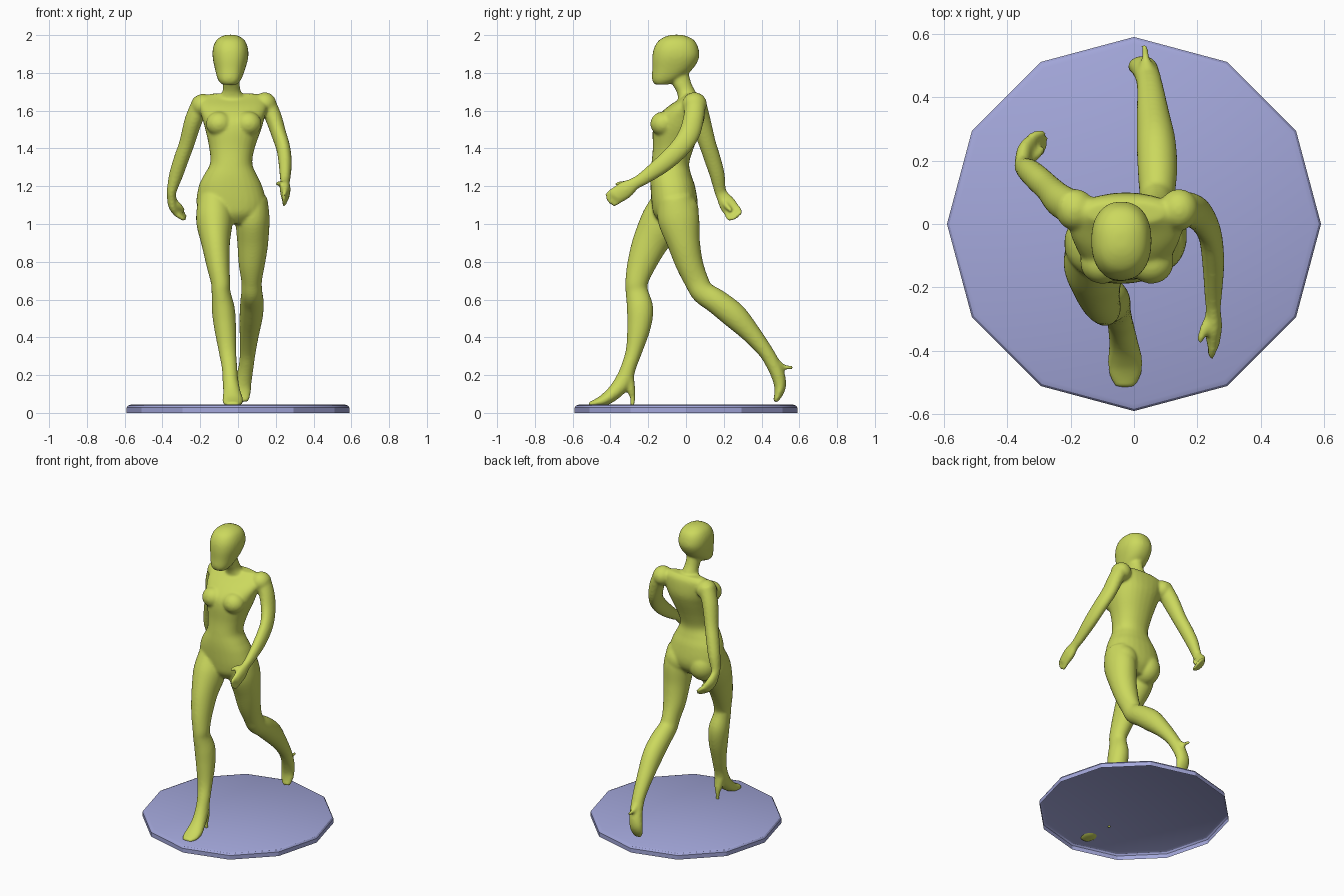
import bpy, bmesh
from math import cos, sin, pi
from mathutils import Vector, Matrix


def material(name, color):
    m = bpy.data.materials.new(name)
    m.diffuse_color = (*color, 1)
    return m


def make_object(name, bm, mat):
    bmesh.ops.recalc_face_normals(bm, faces=bm.faces)
    me = bpy.data.meshes.new(name)
    bm.to_mesh(me)
    bm.free()
    for p in me.polygons:
        p.use_smooth = True
    ob = bpy.data.objects.new(name, me)
    bpy.context.collection.objects.link(ob)
    me.materials.append(mat)
    return ob


def spline(rows, steps=5):
    out = []
    for i in range(len(rows) - 1):
        q = [rows[max(i - 1, 0)], rows[i], rows[i + 1], rows[min(i + 2, len(rows) - 1)]]
        for k in range(steps):
            t = k / steps
            out.append([0.5 * (2 * b + (c - a) * t + (2 * a - 5 * b + 4 * c - d) * t * t
                               + (3 * b - a - 3 * c + d) * t ** 3) for a, b, c, d in zip(*q)])
    out.append(list(rows[-1]))
    return out


def loft(bm, rows, flat=False, power=1.0, n=28):
    """Closed tube through rows of x, y, z, half width, half depth."""
    rows = spline(rows)
    pts = [Vector(r[:3]) for r in rows]
    rings = []
    for i, r in enumerate(rows):
        t = (pts[min(i + 1, len(pts) - 1)] - pts[max(i - 1, 0)]).normalized()
        if flat:
            t = Vector((0, 0, 1))
        a = Vector((1, 0, 0))
        a = (a - t * a.dot(t)).normalized()
        b = t.cross(a)
        ring = []
        for k in range(n):
            c, s = cos(2 * pi * k / n), sin(2 * pi * k / n)
            c = (1 if c > 0 else -1) * abs(c) ** power
            s = (1 if s > 0 else -1) * abs(s) ** power
            ring.append(bm.verts.new(pts[i] + a * c * r[3] + b * s * r[4]))
        rings.append(ring)
    for lo, hi in zip(rings, rings[1:]):
        for k in range(n):
            bm.faces.new((lo[k], lo[(k + 1) % n], hi[(k + 1) % n], hi[k]))
    bm.faces.new(rings[0][::-1])
    bm.faces.new(rings[-1])


def ball(bm, center, radii):
    m = Matrix.Translation(center) @ Matrix.Diagonal((*radii, 1))
    bmesh.ops.create_uvsphere(bm, u_segments=24, v_segments=16, radius=1, matrix=m)


def fingers(bm, base, spread, reach):
    for i in range(4):
        p = Vector(base) + Vector(spread) * (i - 1.5)
        q = p + Vector(reach) * (0.85 if i in (0, 3) else 1)
        loft(bm, [(*p, .015, .014), (*p.lerp(q, .6), .013, .013), (*q, .009, .009)], n=12)


bm = bmesh.new()

# Torso, bust, buttocks and shoulders
loft(bm, [(-.03, -.06, 1.0, .09, .07), (-.033, -.06, 1.05, .16, .11),
          (-.035, -.06, 1.11, .185, .122), (-.04, -.07, 1.2, .168, .118),
          (-.04, -.08, 1.26, .14, .108), (-.036, -.083, 1.32, .112, .1),
          (-.032, -.068, 1.4, .12, .108), (-.025, -.048, 1.5, .148, .128),
          (-.025, -.03, 1.56, .165, .128), (-.025, .0, 1.62, .18, .098),
          (-.025, .03, 1.665, .165, .06), (-.025, .035, 1.69, .12, .035)], True, .9)
for x in (-.1, .055):
    ball(bm, (x, -.122, 1.53), (.07, .067, .065))
for x in (-.115, .065):
    ball(bm, (x, -.03, 1.07), (.09, .098, .1))
ball(bm, (-.185, .045, 1.627), (.062, .066, .062))
ball(bm, (.142, .045, 1.635), (.062, .066, .062))

# Neck and head
loft(bm, [(-.03, .01, 1.66, .075, .05), (-.033, .0, 1.7, .05, .05),
          (-.036, -.025, 1.75, .044, .052), (-.04, -.05, 1.84, .045, .055)], True)
loft(bm, [(-.045, -.13, 1.738, .04, .035), (-.045, -.107, 1.765, .062, .073),
          (-.042, -.072, 1.82, .08, .107), (-.04, -.055, 1.88, .094, .124),
          (-.04, -.052, 1.93, .093, .118), (-.04, -.05, 1.97, .077, .096),
          (-.04, -.05, 1.992, .05, .06), (-.04, -.05, 2.002, .02, .025)], True, .88)

# Forward arm and hand
loft(bm, [(.145, .05, 1.65, .05, .055), (.185, .042, 1.57, .045, .055),
          (.215, .018, 1.48, .04, .056), (.24, -.035, 1.4, .037, .053),
          (.25, -.12, 1.32, .035, .048), (.25, -.22, 1.245, .028, .036),
          (.25, -.27, 1.215, .024, .033), (.25, -.32, 1.182, .028, .047),
          (.25, -.365, 1.152, .022, .045), (.25, -.38, 1.14, .018, .038)])
fingers(bm, (.25, -.36, 1.157), (0, -.012, .018), (-.008, -.055, -.038))
loft(bm, [(.245, -.29, 1.205, .018, .018), (.222, -.33, 1.215, .015, .015),
          (.206, -.375, 1.21, .01, .01)], n=12)

# Rear arm and hand
loft(bm, [(-.19, .05, 1.65, .05, .055), (-.235, .075, 1.55, .047, .055),
          (-.27, .112, 1.43, .041, .046), (-.3, .14, 1.345, .04, .044),
          (-.328, .165, 1.26, .037, .04), (-.35, .18, 1.18, .027, .032),
          (-.352, .192, 1.15, .024, .034), (-.345, .22, 1.105, .026, .046),
          (-.325, .245, 1.07, .022, .044), (-.315, .253, 1.06, .016, .036)])
fingers(bm, (-.325, .245, 1.07), (0, .02, .011), (.05, .018, -.04))
loft(bm, [(-.345, .2, 1.125, .018, .018), (-.31, .215, 1.095, .015, .015),
          (-.285, .24, 1.07, .01, .01)], n=12)

# Planted leg with high-heeled foot
loft(bm, [(-.125, -.08, 1.14, .085, .09), (-.125, -.125, 1.02, .097, .112),
          (-.118, -.19, .9, .076, .095), (-.105, -.238, .78, .061, .075),
          (-.092, -.262, .69, .051, .06), (-.09, -.26, .64, .05, .06),
          (-.078, -.243, .55, .061, .07), (-.068, -.25, .45, .058, .062),
          (-.056, -.275, .33, .047, .044), (-.045, -.305, .24, .041, .04),
          (-.04, -.33, .17, .042, .046), (-.033, -.375, .113, .046, .04),
          (-.028, -.43, .07, .055, .032), (-.028, -.48, .052, .05, .02),
          (-.028, -.515, .045, .03, .012)])
loft(bm, [(-.042, -.305, .19, .034, .03), (-.04, -.292, .12, .026, .024),
          (-.04, -.283, .08, .014, .014), (-.04, -.283, .033, .012, .012)], True)

# Trailing leg with lifted heel
loft(bm, [(.075, -.06, 1.14, .08, .09), (.077, -.04, 1.03, .09, .11),
          (.078, -.012, .9, .082, .087), (.073, .018, .79, .07, .073),
          (.072, .055, .7, .055, .064), (.073, .09, .638, .056, .062),
          (.074, .165, .587, .062, .066), (.07, .255, .515, .062, .068),
          (.06, .345, .42, .052, .052), (.052, .42, .327, .043, .04),
          (.045, .46, .26, .04, .038), (.035, .487, .2, .042, .037),
          (.026, .498, .145, .044, .032), (.026, .49, .1, .042, .023),
          (.032, .472, .06, .026, .012)])
loft(bm, [(.045, .455, .275, .032, .034), (.04, .495, .25, .024, .024),
          (.036, .525, .242, .013, .013), (.033, .566, .241, .011, .011)], n=14)

figure = make_object("walking_figure", bm, material("figure_green", (.6, .69, .11)))
# Fuse the body parts into one smooth skin
rm = figure.modifiers.new("fuse", 'REMESH')
rm.mode = 'VOXEL'
rm.voxel_size = .0075
rm.use_smooth_shade = True
sm = figure.modifiers.new("soften", 'SMOOTH')
sm.factor = .5
sm.iterations = 10

# Twelve-sided base: open underneath, bevelled top edge
bm = bmesh.new()
rings = [[bm.verts.new((r * cos(pi * k / 6), r * sin(pi * k / 6), z)) for k in range(12)]
         for r, z in ((.59, 0), (.59, .028), (.583, .038), (.568, .044))]
for lo, hi in zip(rings, rings[1:]):
    for k in range(12):
        bm.faces.new((lo[k], lo[(k + 1) % 12], hi[(k + 1) % 12], hi[k]))
bm.faces.new(rings[-1])
base = make_object("display_base", bm, material("base_lilac", (.37, .39, .71)))
bpy.ops.object.select_all(action='DESELECT')
base.select_set(True)
bpy.context.view_layer.objects.active = base
bpy.ops.object.shade_smooth_by_angle(angle=.5)
